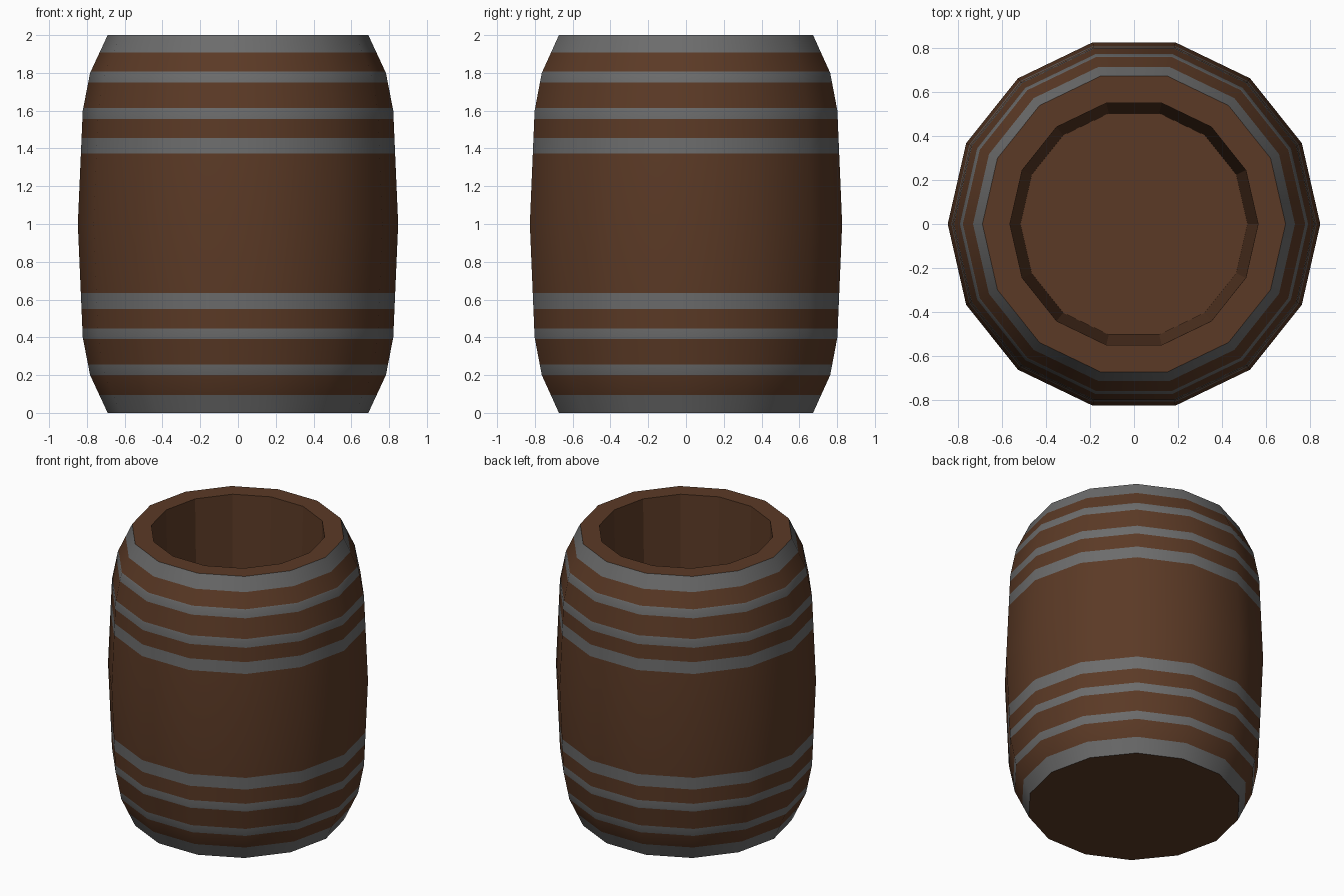
import bpy, bmesh, math

if "Cube" in bpy.data.objects:
    bpy.data.objects.remove(bpy.data.objects["Cube"])

SIDES = 14
# outer silhouette: (height, radius)
PROFILE = [(0, .69), (.2, .783), (.4, .822), (1, .848), (1.6, .822), (1.8, .783), (2, .69)]
# heights of the metal hoops painted on the staves
HOOPS = [(0, .095), (.2, .255), (.39, .447), (.55, .635),
         (1.373, .0 + 1.455), (1.555, 1.615), (1.75, 1.808), (1.908, 2)]


def material(name, colour):
    m = bpy.data.materials.new(name)
    m.diffuse_color = (*colour, 1)
    m.use_nodes = True
    m.node_tree.nodes["Principled BSDF"].inputs["Base Color"].default_value = m.diffuse_color
    return m


def radius_at(z):
    for (z0, r0), (z1, r1) in zip(PROFILE, PROFILE[1:]):
        if z <= z1:
            return r0 + (r1 - r0) * (z - z0) / (z1 - z0)
    return PROFILE[-1][1]


def ring(bm, z, r):
    return [bm.verts.new((r * math.cos(2 * math.pi * i / SIDES),
                          r * math.sin(2 * math.pi * i / SIDES), z)) for i in range(SIDES)]


def bridge(bm, a, b, mat, smooth):
    for i in range(SIDES):
        j = (i + 1) % SIDES
        f = bm.faces.new((a[i], a[j], b[j], b[i]))
        f.material_index = mat
        f.smooth = smooth


bm = bmesh.new()
# outer wall, cut at the hoop edges
heights = sorted({z for z, r in PROFILE} | {z for h in HOOPS for z in h})
rings = [ring(bm, z, radius_at(z)) for z in heights]
for k in range(len(heights) - 1):
    mid = (heights[k] + heights[k + 1]) / 2
    bridge(bm, rings[k], rings[k + 1], int(any(a < mid < b for a, b in HOOPS)), True)

# base, flat rim, hollow inside and floor
bm.faces.new(rings[0][::-1])
rim = ring(bm, 2, .565)
floor = ring(bm, .12, .517)
bridge(bm, rings[-1], rim, 0, False)
bridge(bm, rim, floor, 0, False)
bm.faces.new(floor)

# keep the rim and base edges crisp
for e in bm.edges:
    if len(e.link_faces) == 2 and not all(f.smooth for f in e.link_faces):
        e.smooth = False

mesh = bpy.data.meshes.new("barrel")
bm.to_mesh(mesh)
bm.free()
mesh.materials.append(material("brown wood", (.105, .042, .019)))
mesh.materials.append(material("grey metal", (.15, .15, .15)))
barrel = bpy.data.objects.new("barrel", mesh)
bpy.context.collection.objects.link(barrel)
